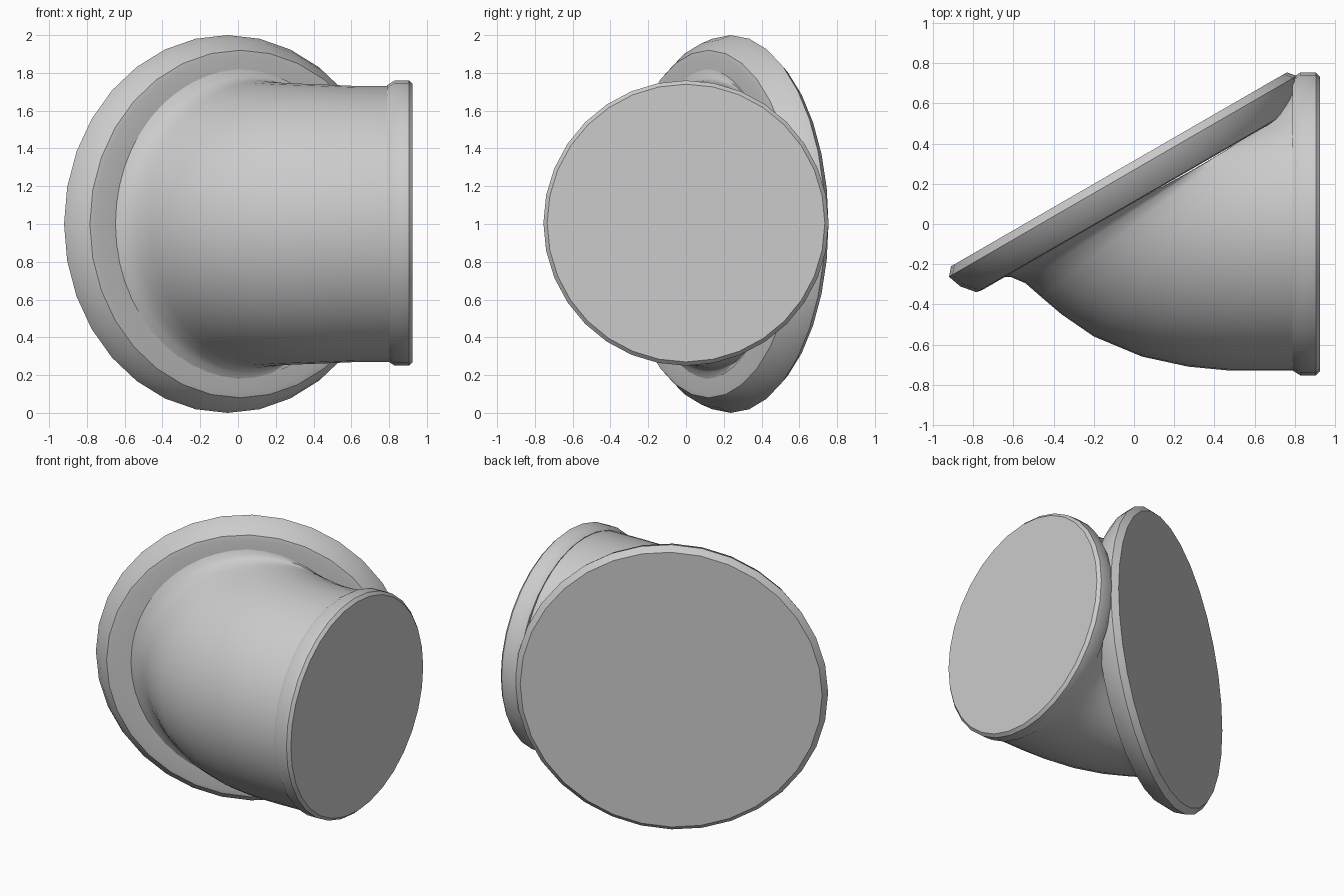
import bpy, bmesh, math
from mathutils import Vector

cube = bpy.data.objects.get("Cube")
if cube:
    bpy.data.objects.remove(cube, do_unlink=True)

grey = bpy.data.materials.new("plain grey")
grey.use_nodes = True
colour = (0.6, 0.6, 0.6, 1)
grey.diffuse_color = colour
grey.node_tree.nodes["Principled BSDF"].inputs["Base Color"].default_value = colour

UP = Vector((0, 0, 1))


def loft(name, rings, sides, sharp):
    """Skin capped ellipses, each given as (centre, half-axis across, half-height)."""
    bm = bmesh.new()
    loops = []
    for centre, across, height in rings:
        angles = [2 * math.pi * i / sides for i in range(sides)]
        loops.append([bm.verts.new(centre + across * math.cos(a) + UP * height * math.sin(a))
                      for a in angles])
    for a, b in zip(loops, loops[1:]):
        for i in range(sides):
            j = (i + 1) % sides
            bm.faces.new((a[i], a[j], b[j], b[i]))
    bm.faces.new(loops[0])
    bm.faces.new(loops[-1])
    bmesh.ops.recalc_face_normals(bm, faces=bm.faces)
    mesh = bpy.data.meshes.new(name)
    bm.to_mesh(mesh)
    bm.free()
    mesh.materials.append(grey)
    obj = bpy.data.objects.new(name, mesh)
    bpy.context.collection.objects.link(obj)
    bpy.ops.object.select_all(action='DESELECT')
    obj.select_set(True)
    bpy.context.view_layer.objects.active = obj
    bpy.ops.object.shade_smooth_by_angle(angle=math.radians(sharp))
    return obj


def turned(name, base, axis, profile, sides, sharp):
    """Round part from (radius, distance along axis) pairs."""
    across = UP.cross(axis)
    loft(name, [(base + axis * d, across * r, r) for r, d in profile], sides, sharp)


# Wide tilted flange
tilt = math.radians(-60)
turned("flange", Vector((-0.075, 0.272, 1)), Vector((math.cos(tilt), math.sin(tilt), 0)),
       [(0.965, 0), (1.0, 0.04), (0.975, 0.11), (0.92, 0.175), (0.89, 0.18), (0.74, 0.175)], 32, 35)

# Rolled collar at the pipe end
turned("collar", Vector((0.79, 0, 1.005)), Vector((1, 0, 0)),
       [(0.73, 0), (0.755, 0.04), (0.755, 0.115), (0.735, 0.135)], 32, 35)

# Elbow body: outer bend curve paired with the tight inner bend
outer = [(-0.68, -0.26), (-0.61, -0.265), (-0.54, -0.295), (-0.46, -0.365), (-0.36, -0.45),
         (-0.2, -0.56), (0.04, -0.66), (0.27, -0.71), (0.48, -0.73), (0.82, -0.73)]
heights = [0.82, 0.785, 0.765, 0.755, 0.75, 0.745, 0.74, 0.735, 0.73, 0.73]
inner_start, inner_end = Vector((0.68, 0.48, 1)), Vector((0.82, 0.73, 1))
rings = []
for i, (point, height) in enumerate(zip(outer, heights)):
    bend = Vector((*point, 1))
    inside = inner_start.lerp(inner_end, i / (len(outer) - 1))
    rings.append(((bend + inside) / 2, (inside - bend) / 2, height))
loft("elbow_body", rings, 48, 50)
